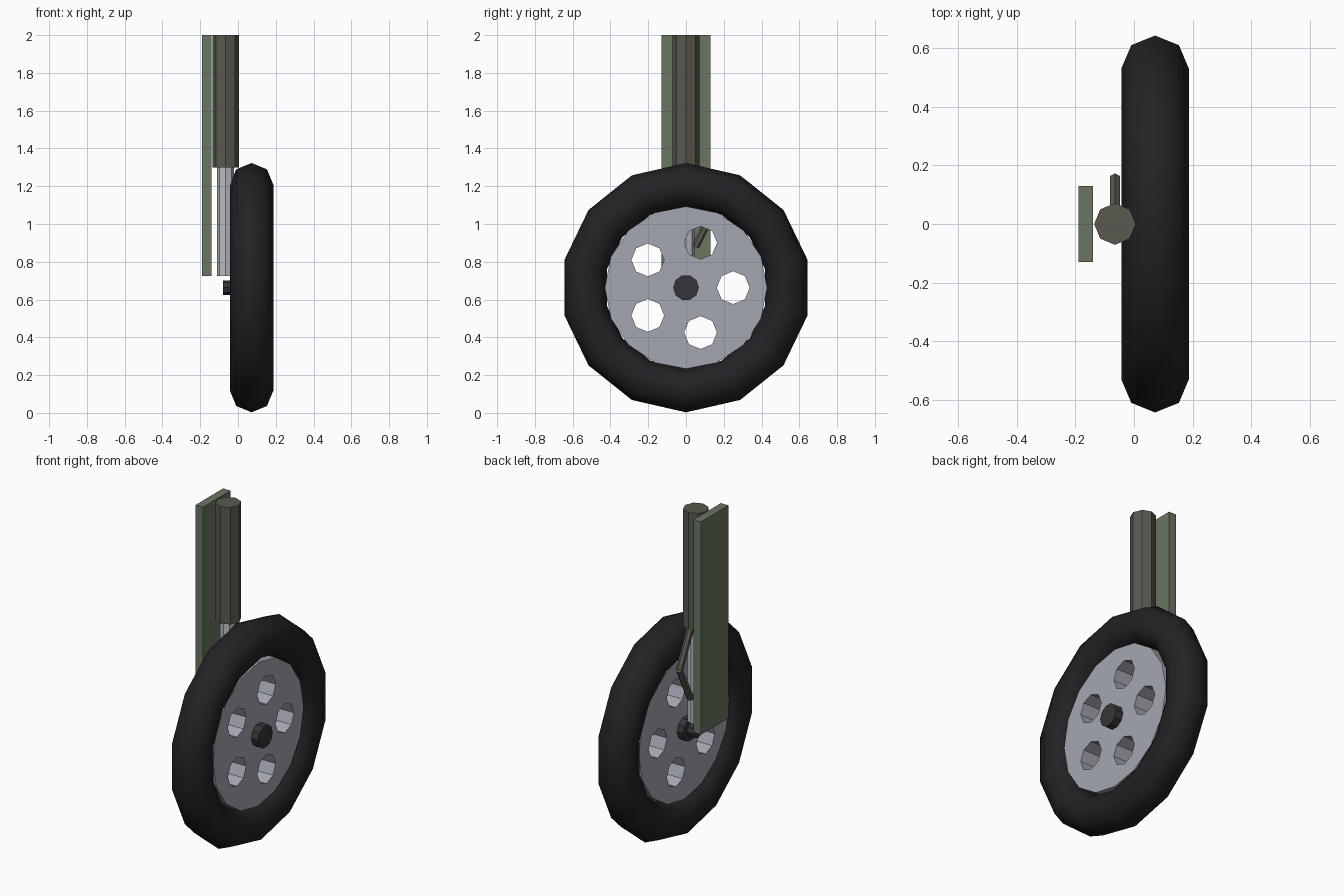
import bpy
from math import cos, sin, pi
from mathutils import Vector

if "Cube" in bpy.data.objects:
    bpy.data.objects.remove(bpy.data.objects["Cube"])

WX, WZ = 0.072, 0.663   # wheel centre
SX = -0.065             # strut axis


def material(name, rgb):
    m = bpy.data.materials.new(name)
    m.diffuse_color = (*rgb, 1)
    m.use_nodes = True
    m.node_tree.nodes["Principled BSDF"].inputs["Base Color"].default_value = m.diffuse_color
    return m


rubber = material("rubber", (0.016, 0.016, 0.018))
dark = material("dark_metal", (0.035, 0.036, 0.04))
alloy = material("alloy", (0.37, 0.39, 0.44))
chrome = material("chrome", (0.5, 0.51, 0.55))
steel = material("strut_paint", (0.1, 0.1, 0.08))
green = material("door_paint", (0.14, 0.18, 0.12))


def finish(name, mat):
    ob = bpy.context.object
    ob.name = name
    if mat:
        ob.data.materials.append(mat)
    return ob


def rod(name, p, q, r, n, mat=None):
    """Cylinder with n sides from point p to point q."""
    p, q = Vector(p), Vector(q)
    rot = Vector((0, 0, 1)).rotation_difference(q - p).to_euler()
    bpy.ops.mesh.primitive_cylinder_add(vertices=n, radius=r, depth=(q - p).length,
                                        location=(p + q) / 2, rotation=rot)
    return finish(name, mat)


# Tyre
bpy.ops.mesh.primitive_torus_add(major_segments=14, minor_segments=8,
                                 major_radius=0.545, minor_radius=0.115,
                                 location=(WX, 0, WZ), rotation=(0, pi / 2, 0))
finish("tyre", rubber)
bpy.ops.object.shade_smooth()

# Wheel disc with five round holes
disc = rod("wheel_disc", (0.012, 0, WZ), (0.135, 0, WZ), 0.43, 16, alloy)
for i in range(5):
    a = 2 * pi * i / 5
    y, z = 0.25 * cos(a), WZ + 0.25 * sin(a)
    cutter = rod("hole_cutter", (-0.2, y, z), (0.4, y, z), 0.087, 8)
    cutter.hide_render = True
    mod = disc.modifiers.new("hole", 'BOOLEAN')
    mod.object = cutter
    mod.operation = 'DIFFERENCE'
    mod.solver = 'EXACT'
    bpy.context.view_layer.objects.active = disc
    bpy.ops.object.modifier_apply(modifier=mod.name)
    bpy.data.objects.remove(cutter)

# Hub and axle
rod("hub", (-0.03, 0, WZ), (0.183, 0, WZ), 0.068, 10, dark)
rod("axle", (-0.08, 0, WZ), (0.0, 0, WZ), 0.038, 8, dark)

# Strut: outer cylinder and sliding piston
rod("strut_cylinder", (SX, 0, 1.3), (SX, 0, 2.0), 0.071, 8, steel)
rod("strut_piston", (SX, 0, 0.725), (SX, 0, 1.31), 0.045, 8, chrome)

# Scissor links behind the strut
knee = (SX, 0.155, 1.09)
rod("upper_link", (SX, 0.05, 1.3), knee, 0.02, 6, steel)
rod("lower_link", (SX, 0.05, 0.88), knee, 0.02, 6, steel)

# Gear door plate
bpy.ops.mesh.primitive_cube_add(size=1, location=(-0.165, 0, 1.3625))
door = finish("door_plate", green)
door.scale = (0.05, 0.26, 1.275)
